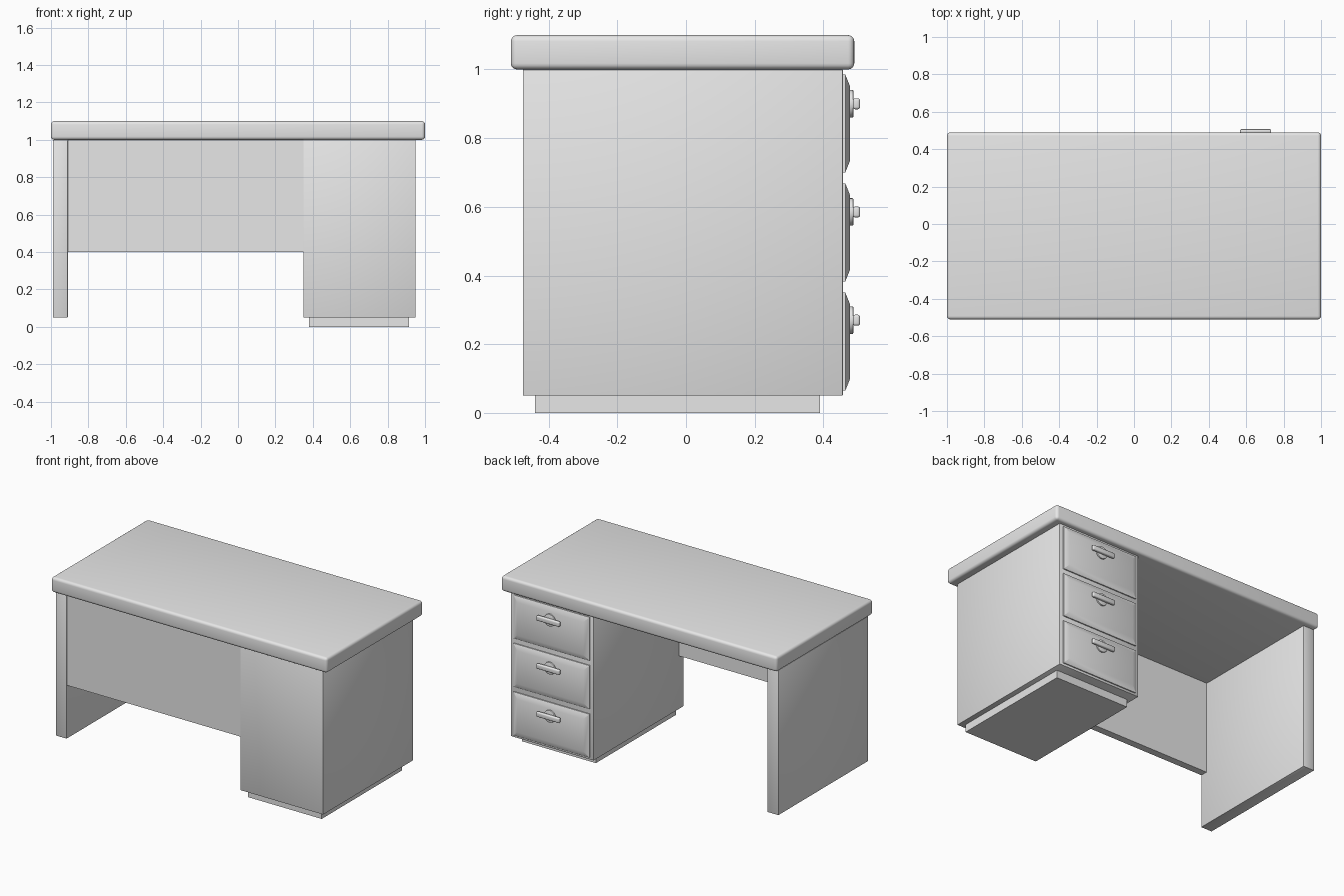
import bpy
import bmesh
import math

cube = bpy.data.objects.get("Cube")
if cube:
    bpy.data.objects.remove(cube, do_unlink=True)

GREY = (0.8, 0.8, 0.8, 1.0)
grey = bpy.data.materials.new("light grey")
grey.use_nodes = True
grey.diffuse_color = GREY
grey.node_tree.nodes["Principled BSDF"].inputs["Base Color"].default_value = GREY


def finish(obj, name, bevel=0, segments=2):
    """Name, colour, round and smooth a part."""
    obj.name = obj.data.name = name
    obj.data.materials.append(grey)
    bpy.ops.object.select_all(action="DESELECT")
    obj.select_set(True)
    bpy.context.view_layer.objects.active = obj
    if bevel:
        mod = obj.modifiers.new("rounded edges", "BEVEL")
        mod.width, mod.segments = bevel, segments
        bpy.ops.object.modifier_apply(modifier=mod.name)
    bpy.ops.object.shade_smooth_by_angle(angle=math.radians(30))
    return obj


def box(name, x, y, z, bevel=0, segments=2):
    """Box from its (low, high) limits on each axis."""
    bpy.ops.mesh.primitive_cube_add(size=1)
    obj = bpy.context.object
    spans = (x, y, z)
    for v in obj.data.vertices:
        v.co = [hi if c > 0 else lo for c, (lo, hi) in zip(v.co, spans)]
    return finish(obj, name, bevel, segments)


def drawer(name, x, z):
    """Thin slab whose outer face rises to a raised centre field."""
    back, rim, front, inset = 0.45, 0.464, 0.478, 0.035
    bm = bmesh.new()
    rings = []
    for y, d in ((back, 0), (rim, 0), (front, inset)):
        rings.append([bm.verts.new(p) for p in (
            (x[0] + d, y, z[0] + d), (x[1] - d, y, z[0] + d),
            (x[1] - d, y, z[1] - d), (x[0] + d, y, z[1] - d))])
    for a, b in zip(rings, rings[1:]):
        for i in range(4):
            j = (i + 1) % 4
            bm.faces.new((a[i], a[j], b[j], b[i]))
    bm.faces.new(rings[0])
    bm.faces.new(rings[-1])
    bmesh.ops.recalc_face_normals(bm, faces=bm.faces)
    mesh = bpy.data.meshes.new(name)
    bm.to_mesh(mesh)
    bm.free()
    obj = bpy.data.objects.new(name, mesh)
    bpy.context.collection.objects.link(obj)
    return finish(obj, name)


# Desk body
depth = (-0.475, 0.457)
box("desk_top", (-1, 1), (-0.51, 0.49), (1.0, 1.1), 0.018, 4)
box("drawer_cabinet", (0.35, 0.95), depth, (0.05, 1.0), 0.003)
box("cabinet_plinth", (0.38, 0.915), (-0.44, 0.39), (0, 0.05))
box("side_panel", (-0.99, -0.91), depth, (0.05, 1.0), 0.003)
box("modesty_panel", (-0.91, 0.35), (-0.472, -0.425), (0.4, 1.0))

# Drawers with a round backplate and a rounded bar handle
for name, low, handle_z in (("lower", 0.065, 0.27),
                            ("middle", 0.383, 0.585),
                            ("upper", 0.70, 0.90)):
    drawer(name + "_drawer", (0.375, 0.925), (low, low + 0.285))
    bpy.ops.mesh.primitive_cylinder_add(
        vertices=32, radius=0.04, depth=0.012,
        location=(0.65, 0.481, handle_z), rotation=(math.pi / 2, 0, 0))
    finish(bpy.context.object, name + "_handle_backplate", 0.002)
    box(name + "_handle_bar", (0.567, 0.733), (0.486, 0.507),
        (handle_z - 0.016, handle_z + 0.016), 0.007, 3)
